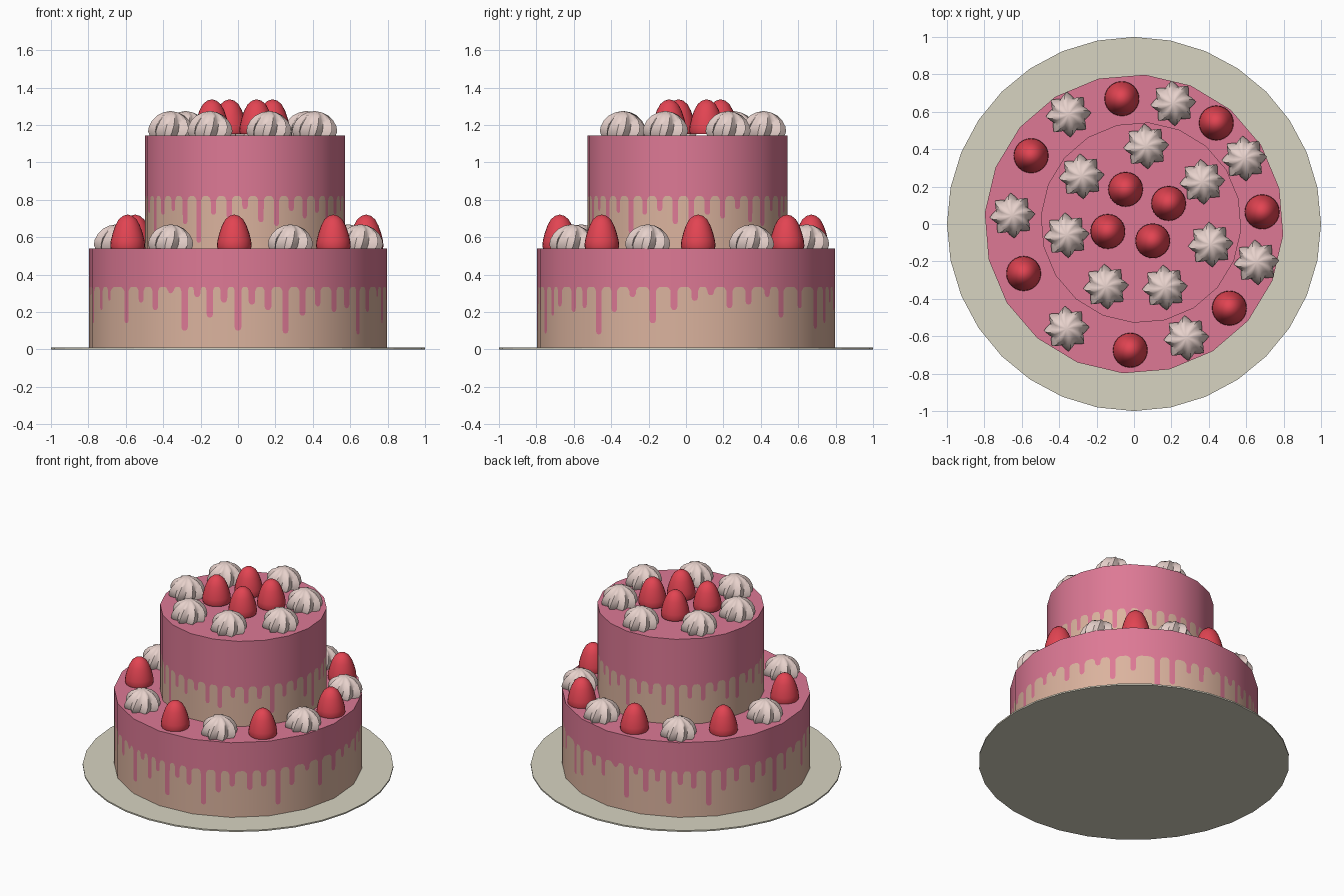
import bpy
import math

if "Cube" in bpy.data.objects:
    bpy.data.objects.remove(bpy.data.objects["Cube"])


def srgb(r, g, b):
    return tuple((c / 255 / 12.92) if c < 10 else ((c / 255 + 0.055) / 1.055) ** 2.4
                 for c in (r, g, b)) + (1.0,)


def material(name, rgb):
    m = bpy.data.materials.new(name)
    m.diffuse_color = srgb(*rgb)
    m.use_nodes = True
    m.node_tree.nodes["Principled BSDF"].inputs["Base Color"].default_value = m.diffuse_color
    return m


PINK = material("pink icing", (221, 121, 149))
SPONGE = material("beige sponge", (219, 179, 158))
CREAM = material("whipped cream", (234, 212, 206))
RED = material("strawberry red", (226, 68, 82))
PLATE = material("plate ivory", (215, 211, 193))


def make_object(name, verts, faces, mats):
    me = bpy.data.meshes.new(name)
    me.from_pydata(verts, [], faces)
    for m in mats:
        me.materials.append(m)
    ob = bpy.data.objects.new(name, me)
    bpy.context.collection.objects.link(ob)
    return ob


def smooth(ob, angle):
    bpy.ops.object.select_all(action='DESELECT')
    ob.select_set(True)
    bpy.context.view_layer.objects.active = ob
    bpy.ops.object.shade_smooth_by_angle(angle=math.radians(angle))


def ringed_mesh(name, rings, top, mat):
    """Closed solid from equal rings of points, with a tip on top."""
    n = len(rings[0])
    verts = [v for r in rings for v in r] + [top]
    faces = [tuple(reversed(range(n)))]
    for k in range(len(rings) - 1):
        for i in range(n):
            j = (i + 1) % n
            faces.append((k * n + i, k * n + j, (k + 1) * n + j, (k + 1) * n + i))
    b = (len(rings) - 1) * n
    faces += [(b + i, b + (i + 1) % n, len(verts) - 1) for i in range(n)]
    return make_object(name, verts, faces, [mat])


def polygon_point(a, r, sides=20, offset=math.radians(13.7)):
    """Point on the outline of a regular polygon at angle a."""
    step = 2 * math.pi / sides
    d = (a - offset) % step - step / 2
    rr = r * math.cos(step / 2) / math.cos(d)
    return rr * math.cos(a), rr * math.sin(a)


def tier(name, cx, cy, r, z0, z1, base, drips, half):
    """Cake tier whose wall is cut along the dripping icing edge."""
    w = half / r
    line = []
    for i, (a, tip) in enumerate(drips):
        for k in range(9):                       # rounded drip end
            t = -1 + k / 4
            line.append((a + w * t * 0.99, tip + half * (1 - math.sqrt(1 - t * t))))
        nxt = drips[i + 1][0] if i + 1 < len(drips) else drips[0][0] + 2 * math.pi
        mid, g = (a + nxt) / 2, (nxt - a) / 2 - w
        for k in range(9):                       # rounded arch between drips
            t = -1 + k / 4
            line.append((mid + g * t, base - 0.022 * abs(t) ** 4))
    n = len(line)
    verts = []
    for level in range(3):
        for a, z in line:
            x, y = polygon_point(a, r)
            verts.append((cx + x, cy + y, (z0, z, z1)[level]))
    faces, idx = [], []
    for level in range(2):
        for i in range(n):
            j = (i + 1) % n
            faces.append((level * n + i, level * n + j,
                          (level + 1) * n + j, (level + 1) * n + i))
            idx.append(1 - level)
    faces += [tuple(range(2 * n, 3 * n)), tuple(reversed(range(n)))]
    idx += [0, 1]
    ob = make_object(name, verts, faces, [PINK, SPONGE])
    me = ob.data
    normals = [(0, 0, 1)] * len(me.loops)
    for p in me.polygons:
        p.material_index = idx[p.index]
        p.use_smooth = True
        for li in p.loop_indices:
            a = line[me.loops[li].vertex_index % n][0]
            normals[li] = ((math.cos(a), math.sin(a), 0) if p.index < 2 * n
                           else (0, 0, 1 if p.index == 2 * n else -1))
    me.normals_split_custom_set(normals)
    return ob


# Plate
bpy.ops.mesh.primitive_cylinder_add(vertices=32, radius=1, depth=0.01, location=(0, 0, 0.005))
plate = bpy.context.object
plate.name = "plate"
plate.data.materials.append(PLATE)

# Lower tier: drip angle in degrees from the front, and tip height
seen = [(-49, .14), (-40.5, .25), (-34, .21), (-27, .30), (-21, .10), (-16, .28), (-11, .17),
        (-5.4, .25), (0, .10), (5.4, .24), (11.6, .21), (18.7, .085), (25.8, .18), (32.3, .23),
        (40.5, .20), (47, .22), (54, .08), (61, .20), (69, .28), (77, .14), (85.4, .21),
        (93.4, .26), (99.6, .29), (107, .22), (115, .24), (123, .28), (130, .17),
        (139.6, .22), (151, .11)]
drips = seen + [(a + 207, z) for a, z in seen if a + 207 < 306]
tier("lower_tier", 0, 0, 0.80, 0.01, 0.54, 0.335,
     [(math.radians(a - 90), z) for a, z in drips], 0.018)

# Upper tier
tips = [.75, .68, .66, .74, .70, .73, .62, .72, .74, .67, .57, .72, .70]
tier("upper_tier", 0.0375, 0.0075, 0.537, 0.54, 1.145, 0.82,
     [(math.radians(i * 360 / 39 - 90), tips[i % 13]) for i in range(39)], 0.015)


# Piped cream: eight-pointed twisted dollop
def cream(name, x, y, z):
    rings = []
    prof = [(.112, 0), (.121, .022), (.117, .05), (.102, .08), (.076, .107), (.042, .124)]
    for k, (r, h) in enumerate(prof):
        ring = []
        for i in range(32):
            a = 2 * math.pi * i / 32
            u = abs((i % 4) - 2) / 2             # 1 on a ridge, 0 in a groove
            rr = r * (0.76 + 0.24 * u ** 1.2)
            a += 0.07 * k
            ring.append((x + rr * math.cos(a), y + rr * math.sin(a), z + h))
        rings.append(ring)
    smooth(ringed_mesh(name, rings, (x, y, z + .132), CREAM), 50)


# Strawberry: rounded cone
def strawberry(name, x, y, z):
    prof = [(.088, 0), (.093, .015), (.09, .045), (.08, .085), (.066, .125),
            (.048, .158), (.025, .177)]
    rings = [[(x + r * math.cos(math.pi * i / 12), y + r * math.sin(math.pi * i / 12), z + h)
              for i in range(24)] for r, h in prof]
    smooth(ringed_mesh(name, rings, (x, y, z + .184), RED), 50)


LOW, HIGH = 0.537, 1.143
for z, label, spots in (
        (LOW, "lower", [(-.35, .585), (.21, .645), (.59, .35), (.655, -.205), (.28, -.61),
                        (-.36, -.56), (-.65, .045)]),
        (HIGH, "upper", [(.065, .415), (-.28, .255), (.365, .225), (-.36, -.06), (.41, -.11),
                         (-.15, -.335), (.165, -.34)])):
    for i, (x, y) in enumerate(spots):
        cream(f"{label}_cream_{i + 1}", x, y, z)

for z, label, spots in (
        (LOW, "lower", [(-.065, .67), (.44, .54), (-.55, .365), (.685, .065), (-.59, -.265),
                        (.51, -.45), (-.02, -.675)]),
        (HIGH + .01, "upper", [(-.045, .185), (.185, .11), (-.14, -.04), (.10, -.09)])):
    for i, (x, y) in enumerate(spots):
        strawberry(f"{label}_strawberry_{i + 1}", x, y, z)
